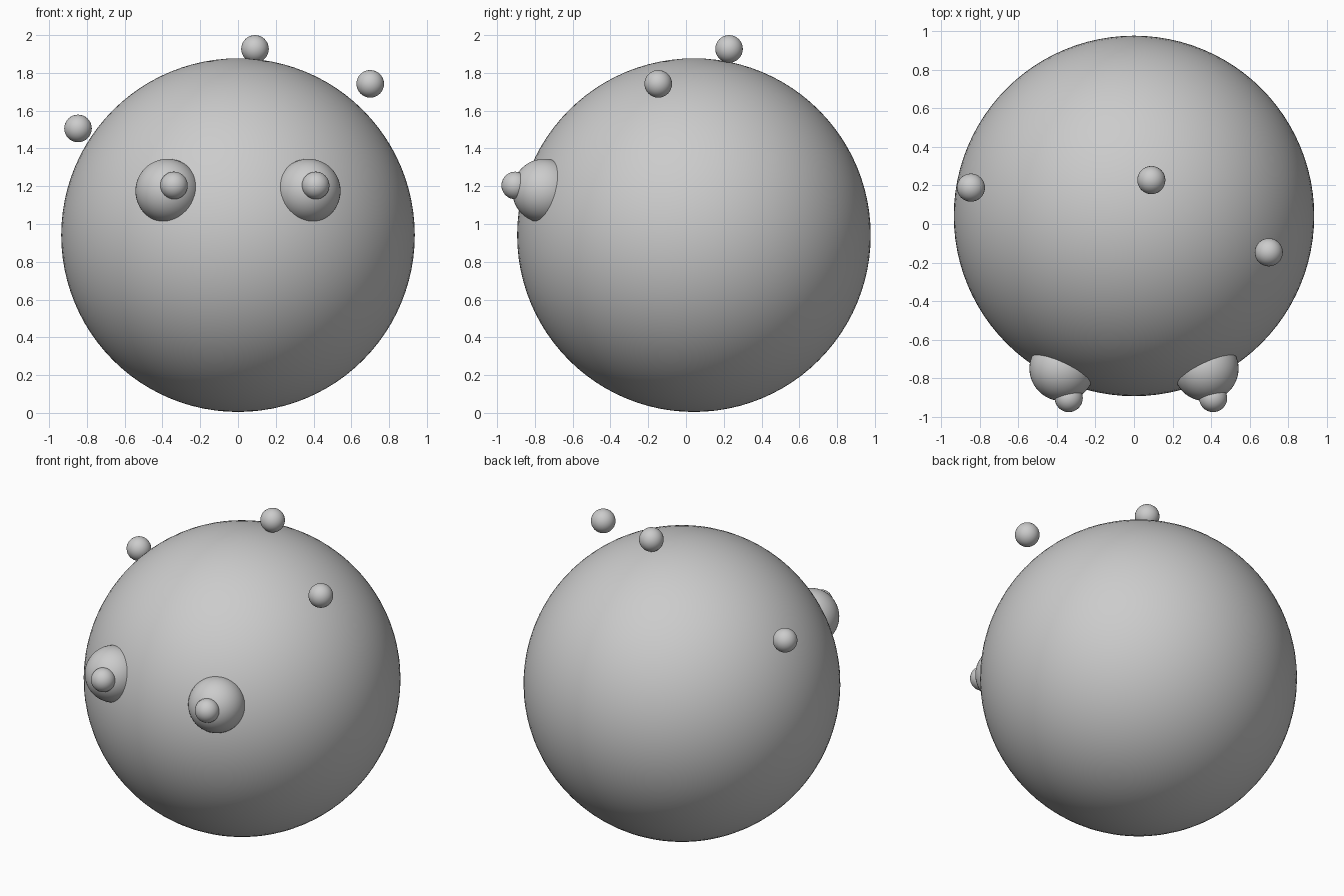
import bpy

if "Cube" in bpy.data.objects:
    bpy.data.objects.remove(bpy.data.objects["Cube"])


def ball(name, centre, radius, segments=32):
    """Smooth-shaded sphere."""
    bpy.ops.mesh.primitive_uv_sphere_add(
        segments=segments, ring_count=segments // 2, radius=radius, location=centre)
    obj = bpy.context.object
    obj.name = name
    bpy.ops.object.shade_smooth()
    return obj


# Large round body resting on the ground
ball("body", (0, 0.042, 0.941), 0.936, 96)

# Bulging eyes, mirrored, with pupils both glancing to the same side
for side, sign in (("left", -1), ("right", 1)):
    ball(f"eye_{side}", (sign * 0.373, -0.75, 1.175), 0.17, 48)
    ball(f"pupil_{side}", (sign * 0.375 + 0.036, -0.904, 1.204), 0.073)

# Small loose balls scattered around the top
for name, centre in (
    ("top_ball", (0.09, 0.228, 1.927)),
    ("right_ball", (0.70, -0.147, 1.742)),
    ("left_ball", (-0.847, 0.189, 1.506)),
):
    ball(name, centre, 0.073)
